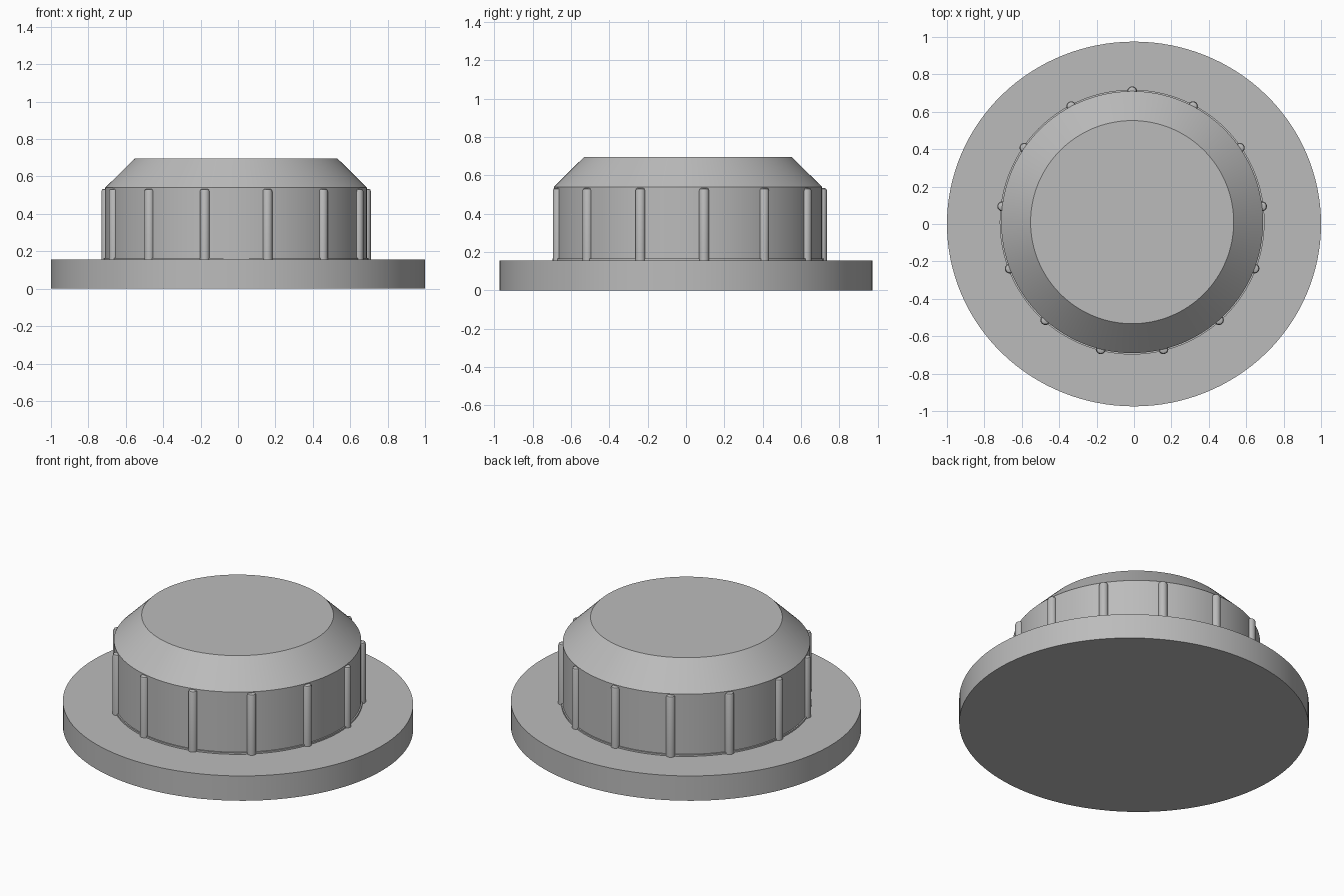
import bpy, math

if "Cube" in bpy.data.objects:
    bpy.data.objects.remove(bpy.data.objects["Cube"])

CX, CY = -0.01, 0.01      # the cap sits slightly off the flange centre
grey = bpy.data.materials.new("plain grey")
grey.diffuse_color = (0.5, 0.5, 0.5, 1)
grey.use_nodes = True
grey.node_tree.nodes["Principled BSDF"].inputs["Base Color"].default_value = grey.diffuse_color


def lathe(name, profile, segments, loc=(0, 0, 0), scale=(1, 1, 1)):
    """Closed solid turned from (radius, height) points, capped at both ends."""
    verts, faces, n = [], [], segments
    for r, z in profile:
        for i in range(n):
            a = 2 * math.pi * i / n
            verts.append((r * math.cos(a) * scale[0], r * math.sin(a) * scale[1], z))
    for k in range(len(profile) - 1):
        for i in range(n):
            j = (i + 1) % n
            faces.append((k * n + i, k * n + j, (k + 1) * n + j, (k + 1) * n + i))
    faces.append(tuple(reversed(range(n))))
    faces.append(tuple(range((len(profile) - 1) * n, len(profile) * n)))
    mesh = bpy.data.meshes.new(name)
    mesh.from_pydata(verts, [], faces)
    mesh.materials.append(grey)
    obj = bpy.data.objects.new(name, mesh)
    obj.location = loc
    bpy.context.collection.objects.link(obj)
    bpy.ops.object.select_all(action='DESELECT')
    obj.select_set(True)
    bpy.context.view_layer.objects.active = obj
    bpy.ops.object.shade_smooth_by_angle(angle=math.radians(30))
    return obj


# Slightly oval base plate
lathe("base_flange", [(1, 0), (1, 0.155)], 128, scale=(1, 0.975, 1))

# Knob body with a thin foot ring and a chamfered top
lathe("knob_body",
      [(0.708, 0.15), (0.708, 0.165), (0.7, 0.165), (0.7, 0.54), (0.543, 0.695)],
      128, (CX, CY, 0))

# Thirteen round grip ribs, starting at the back
for i in range(13):
    a = math.pi / 2 + 2 * math.pi * i / 13
    lathe(f"grip_rib_{i + 1}",
          [(0.026, 0.15), (0.026, 0.52), (0.022, 0.53), (0.014, 0.534)], 20,
          (CX + 0.7 * math.cos(a), CY + 0.7 * math.sin(a), 0))
